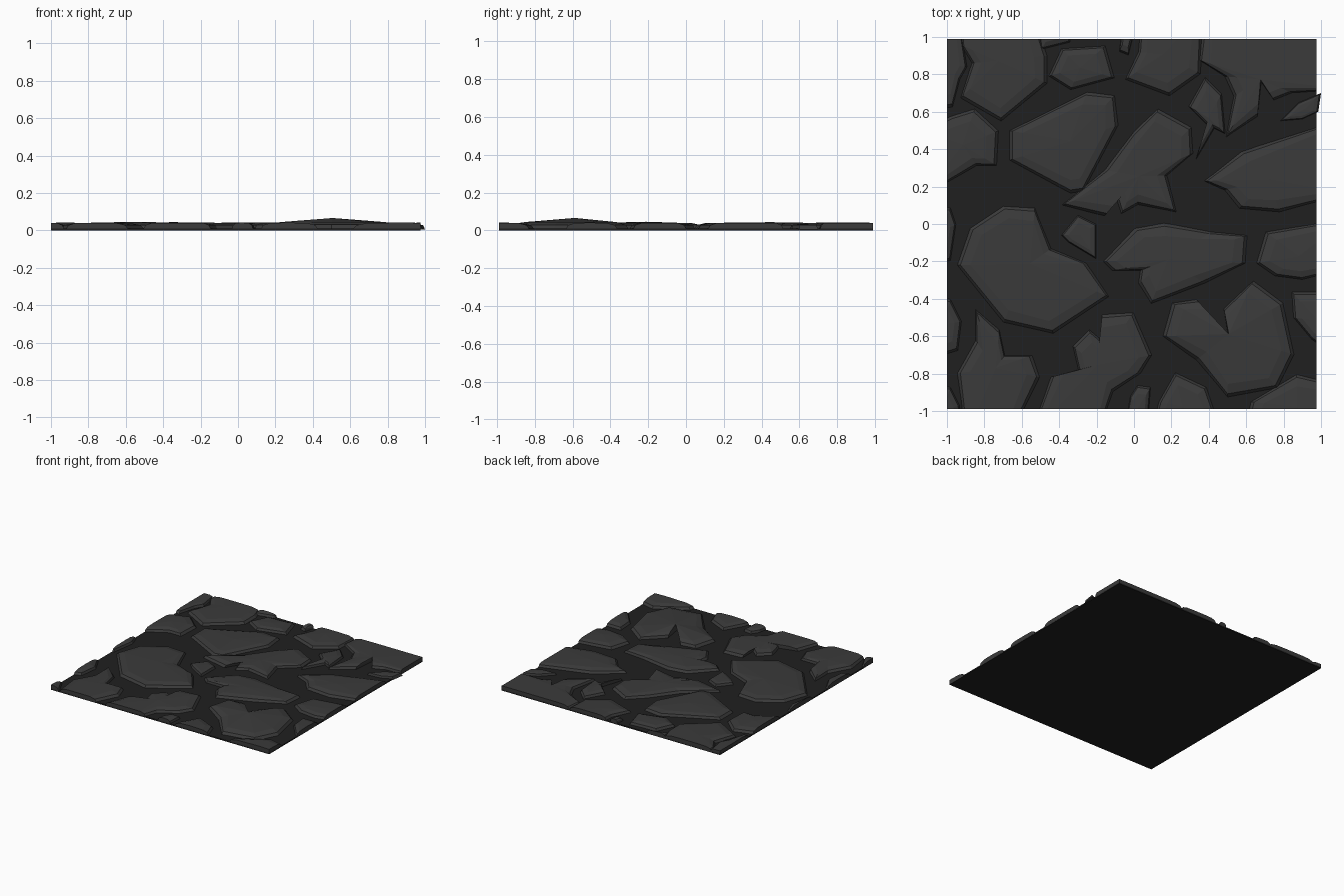
import bpy, bmesh
from mathutils import Vector

if "Cube" in bpy.data.objects:
    bpy.data.objects.remove(bpy.data.objects["Cube"])

X0, X1, Y = -1.0, 0.975, 0.99   # tile borders
F = 1.14                        # overshoot for stones that are cut by the border


def material(name, v):
    m = bpy.data.materials.new(name)
    m.diffuse_color = (v, v, v, 1)
    m.use_nodes = True
    m.node_tree.nodes["Principled BSDF"].inputs["Base Color"].default_value = m.diffuse_color
    return m


STONE = material("dark grey stone", 0.043)
GROUND = material("black ground", 0.0145)


def finish(bm, name, mat):
    bmesh.ops.recalc_face_normals(bm, faces=bm.faces)
    me = bpy.data.meshes.new(name)
    bm.to_mesh(me)
    bm.free()
    me.materials.append(mat)
    ob = bpy.data.objects.new(name, me)
    bpy.context.collection.objects.link(ob)


def cut(bm, co, no):
    """Slice off everything beyond a border plane and close the cut."""
    r = bmesh.ops.bisect_plane(bm, geom=bm.verts[:] + bm.edges[:] + bm.faces[:],
                               plane_co=co, plane_no=no, clear_outer=True)
    edges = [e for e in r["geom_cut"] if isinstance(e, bmesh.types.BMEdge)]
    if edges:
        bmesh.ops.holes_fill(bm, edges=edges, sides=0)


def stone(name, pts, rim=0.028, top=0.038, peak=0.042, right=X1):
    """Chipped slab: sloped wall, bevelled shoulder, faceted top."""
    bm = bmesh.new()
    c = Vector((sum(p[0] for p in pts) / len(pts), sum(p[1] for p in pts) / len(pts)))

    def ring(d, z):
        out = []
        for p in pts:
            v = c - Vector(p)
            q = Vector(p) + v.normalized() * min(d, v.length * d * 5)
            out.append(bm.verts.new((q.x, q.y, z)))
        return out

    rings = [ring(0, 0.004), ring(0.022, rim), ring(0.075, top)]
    n = len(pts)
    for a, b in zip(rings, rings[1:]):
        for i in range(n):
            j = (i + 1) % n
            bm.faces.new((a[i], a[j], b[j], b[i]))
    apex = bm.verts.new((c.x, c.y, peak))
    for i in range(n):
        bm.faces.new((rings[2][i], rings[2][(i + 1) % n], apex))
    bm.faces.new(rings[0])
    cut(bm, (X0, 0, 0), (-1, 0, 0))
    cut(bm, (right, 0, 0), (1, 0, 0))
    cut(bm, (0, Y, 0), (0, 1, 0))
    cut(bm, (0, -Y, 0), (0, -1, 0))
    finish(bm, name, STONE)


# ground slab
bm = bmesh.new()
bmesh.ops.create_cube(bm, size=1)
for v in bm.verts:
    v.co = (X0 if v.co.x < 0 else X1, Y if v.co.y > 0 else -Y, 0.01 if v.co.z > 0 else 0)
finish(bm, "ground", GROUND)

# back row of stones
stone("back_left_corner_stone", [(-F, F), (-.94, F), (-.89, .84), (-.93, .77), (-.97, .62), (-F, .6)], top=.034, peak=.034)
stone("back_left_stone", [(-.93, F), (-.93, .96), (-.87, .86), (-.93, .67), (-.71, .545), (-.46, .75),
                          (-.46, .9), (-.54, F)])
stone("back_small_stone", [(-.46, .79), (-.39, .94), (-.15, .955), (-.1, .78), (-.34, .715)])
stone("back_chip_a", [(-.53, F), (-.5, .93), (-.34, .97), (-.33, F)])
stone("back_chip_b", [(-.05, F), (-.08, .92), (-.03, .9), (.03, F)])
stone("back_middle_stone", [(.04, F), (.02, .92), (-.05, .77), (.19, .68), (.36, .8), (.37, F)])
stone("back_right_stone", [(.38, F), (.34, .88), (.48, .79), (.53, .68), (.49, .46), (.66, .57), (.68, .76),
                           (.75, .66), (.85, .7), (F, .72), (F, F)])
stone("back_splinter", [(.29, .63), (.38, .79), (.47, .7), (.49, .48), (.43, .51), (.33, .34), (.39, .53)])
stone("right_splinter", [(.78, .55), (.88, .65), (1.0, .70), (.985, .6), (.9, .56)], top=.032, peak=.034, right=1.0)

# middle rows of stones
stone("left_stone", [(-F, .5), (-.98, .58), (-.85, .62), (-.72, .5), (-.73, .31), (-.84, .31), (-F, .14)])
stone("upper_left_stone", [(-.67, .5), (-.25, .71), (-.1, .69), (-.08, .53), (-.27, .17), (-.34, .16), (-.67, .34)], peak=.044)
stone("upper_middle_stone", [(-.39, .1), (-.16, .29), (0, .5), (.13, .62), (.31, .52), (.32, .38), (.18, .26),
                             (.23, .06), (.02, .1), (-.07, .05), (-.1, .14), (-.16, .04)])
stone("upper_right_stone", [(.37, .23), (.57, .39), (F, .57), (F, .16), (.78, .06), (.56, .08), (.48, .18)])
stone("left_edge_stone", [(-F, .1), (-.98, .09), (-.95, 0), (-.98, -.2), (-F, -.22)])
stone("large_left_stone", [(-.95, -.22), (-.88, -.02), (-.7, .1), (-.53, .09), (-.44, -.13), (-.25, -.21),
                           (-.13, -.39), (-.43, -.59), (-.7, -.53)], peak=.046)
stone("centre_small_stone", [(-.39, -.06), (-.3, .05), (-.2, 0), (-.2, -.19), (-.35, -.1)], top=.034, peak=.035)
stone("centre_right_stone", [(-.17, -.2), (0, -.02), (.16, .01), (.42, -.04), (.61, -.06), (.6, -.21), (.38, -.32),
                             (.09, -.43), (.02, -.32), (.03, -.25), (-.12, -.25)])
stone("right_stone", [(.65, -.21), (.7, -.04), (F, .03), (F, -.24), (.9, -.3), (.75, -.28)])

# front rows of stones
stone("raised_front_stone", [(.15, -.6), (.2, -.42), (.33, -.4), (.51, -.64), (.48, -.45), (.64, -.3), (.8, -.42),
                             (.86, -.7), (.77, -.88), (.5, -.93), (.33, -.73)], rim=.03, top=.044, peak=.066)
stone("right_edge_stone", [(.84, -.36), (F, -.36), (F, -.75), (.95, -.62), (.85, -.5)])
stone("front_right_stone", [(.58, -F), (.62, -.95), (.87, -.8), (F, -.87), (F, -F)])
stone("front_chip_a", [(.08, -F), (.13, -.95), (.22, -.79), (.39, -.87), (.48, -F)])
stone("front_chip_b", [(-.06, -F), (-.02, -.92), (.02, -.86), (.09, -.87), (.07, -F)])
stone("front_middle_stone", [(-.56, -F), (-.45, -.82), (-.3, -.78), (-.33, -.65), (-.24, -.56), (-.17, -.62),
                             (-.17, -.48), (0, -.47), (.1, -.7), (.04, -.8), (-.11, -.9), (-.2, -F)])
stone("front_left_stone", [(-.9, -F), (-.95, -.8), (-.85, -.62), (-.85, -.45), (-.72, -.56), (-.69, -.7), (-.54, -.7),
                           (-.5, -.82), (-.66, -F)])
stone("left_edge_chip", [(-F, -.36), (-.98, -.4), (-.92, -.52), (-.94, -.68), (-F, -.74)])
stone("front_left_corner_chip", [(-F, -.85), (-.98, -.87), (-.93, -.97), (-.92, -F), (-F, -F)])
